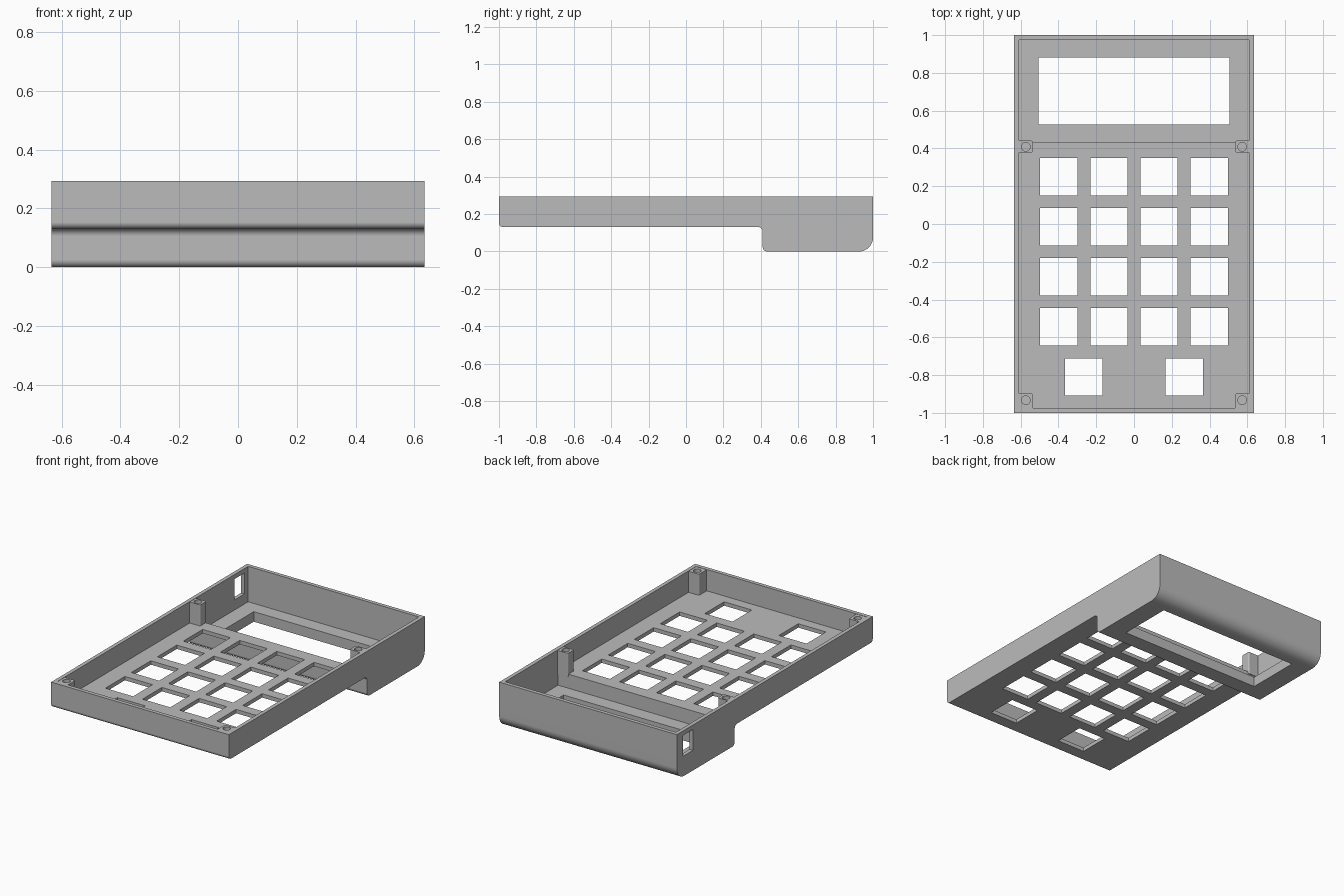
import bpy
import bmesh
from math import sin, cos, pi, radians
from mathutils import Vector

cube = bpy.data.objects.get("Cube")
if cube:
    bpy.data.objects.remove(cube, do_unlink=True)

HALF_W, HEIGHT, WALL = 0.635, 0.294, 0.025
KEY_FLOOR = 0.131          # underside of the keypad panel
SCREEN_FLOOR = 0.065       # top of the thick screen panel
STEP_Y = 0.41


def new_object(name, bm):
    bmesh.ops.recalc_face_normals(bm, faces=bm.faces[:])
    mesh = bpy.data.meshes.new(name)
    bm.to_mesh(mesh)
    bm.free()
    ob = bpy.data.objects.new(name, mesh)
    bpy.context.collection.objects.link(ob)
    return ob


def rounded(corners, steps=8):
    """Round the right-angled corners (y, z, radius) of a closed outline."""
    out = []
    for i, (y, z, r) in enumerate(corners):
        p = Vector((y, z))
        if not r:
            out.append(p)
            continue
        a = (Vector(corners[i - 1][:2]) - p).normalized()
        b = (Vector(corners[(i + 1) % len(corners)][:2]) - p).normalized()
        c = p + r * (a + b)
        for s in range(steps + 1):
            t = s / steps * pi / 2
            out.append(c - r * (b * cos(t) + a * sin(t)))
    return out


def side_extrusion(name, corners, half):
    """Extrude a side outline across the width."""
    bm = bmesh.new()
    face = bm.faces.new([bm.verts.new((-half, p.x, p.y)) for p in rounded(corners)])
    new = bmesh.ops.extrude_face_region(bm, geom=[face])["geom"]
    bmesh.ops.translate(bm, vec=(2 * half, 0, 0),
                        verts=[v for v in new if isinstance(v, bmesh.types.BMVert)])
    return new_object(name, bm)


def box(name, x, y, z, corner=0):
    """Box from (low, high) ranges, with optionally rounded upright edges."""
    bm = bmesh.new()
    bmesh.ops.create_cube(bm, size=1)
    for v in bm.verts:
        v.co = [lo + (c + 0.5) * (hi - lo) for c, (lo, hi) in zip(v.co, (x, y, z))]
    if corner:
        upright = [e for e in bm.edges if abs(e.verts[0].co.z - e.verts[1].co.z) > 0.01]
        bmesh.ops.bevel(bm, geom=upright, offset=corner, segments=4,
                        profile=0.5, affect='EDGES')
    return new_object(name, bm)


def combine(target, tool, operation):
    mod = target.modifiers.new(tool.name, 'BOOLEAN')
    mod.operation, mod.solver, mod.object = operation, 'EXACT', tool
    bpy.context.view_layer.objects.active = target
    bpy.ops.object.modifier_apply(modifier=mod.name)
    bpy.data.objects.remove(tool, do_unlink=True)


# Outer shell with rounded lower edges and the deep screen end
case = side_extrusion("case_shell", [
    (-1, HEIGHT, 0), (-1, KEY_FLOOR, 0.022), (STEP_Y, KEY_FLOOR, 0.025),
    (STEP_Y, 0, 0.025), (1, 0, 0.075), (1, HEIGHT, 0)], HALF_W)

# Hollow interior, open at the top
inner = 1 - WALL
combine(case, side_extrusion("cavity", [
    (-inner, HEIGHT + 0.1, 0), (-inner, KEY_FLOOR + WALL, 0),
    (STEP_Y + WALL, KEY_FLOOR + WALL, 0), (STEP_Y + WALL, SCREEN_FLOOR, 0),
    (inner, SCREEN_FLOOR, 0), (inner, HEIGHT + 0.1, 0)], HALF_W - WALL), 'DIFFERENCE')

# Screen window
combine(case, box("window", (-0.505, 0.505), (0.528, 0.882), (-0.1, 0.1)), 'DIFFERENCE')

# Key openings: a four by four grid and two wide-spaced ones in front
pitch, half = 0.265, 0.099
keys = [((i - 1.5) * pitch, 0.25 - j * pitch) for i in range(4) for j in range(4)]
keys += [(s * pitch, 0.25 - 4 * pitch) for s in (-1, 1)]
for x, y in keys:
    combine(case, box("key_opening", (x - half, x + half), (y - half, y + half),
                      (0.1, 0.2)), 'DIFFERENCE')

# Connector slot in the right wall
combine(case, box("slot", (-0.7, -0.59), (0.835, 0.935), (0.13, 0.265)), 'DIFFERENCE')

# Screw posts with blind holes
for side in (-1, 1):
    for y0, y1, hole_y in ((-0.985, -0.897, -0.933), (0.378, 0.441, 0.409)):
        xs = sorted((side * 0.62, side * 0.535))
        combine(case, box("screw_post", xs, (y0, y1), (KEY_FLOOR + 0.01, HEIGHT - 0.002),
                          0.009), 'UNION')
        bm = bmesh.new()
        bmesh.ops.create_cone(bm, cap_ends=True, segments=24, radius1=0.023,
                              radius2=0.023, depth=0.2)
        bmesh.ops.translate(bm, verts=bm.verts[:], vec=(side * 0.573, hole_y, 0.28))
        combine(case, new_object("screw_hole", bm), 'DIFFERENCE')

# Grey plastic
grey = bpy.data.materials.new("grey_plastic")
grey.use_nodes = True
colour = (0.5, 0.5, 0.5, 1)
grey.diffuse_color = colour
grey.node_tree.nodes["Principled BSDF"].inputs["Base Color"].default_value = colour
case.data.materials.clear()
case.data.materials.append(grey)

# Smooth the rounded edges, keep the panels flat
bpy.ops.object.select_all(action='DESELECT')
case.select_set(True)
bpy.context.view_layer.objects.active = case
bpy.ops.object.shade_smooth_by_angle(angle=radians(30))
weighted = case.modifiers.new("flat_panels", 'WEIGHTED_NORMAL')
weighted.keep_sharp = True
